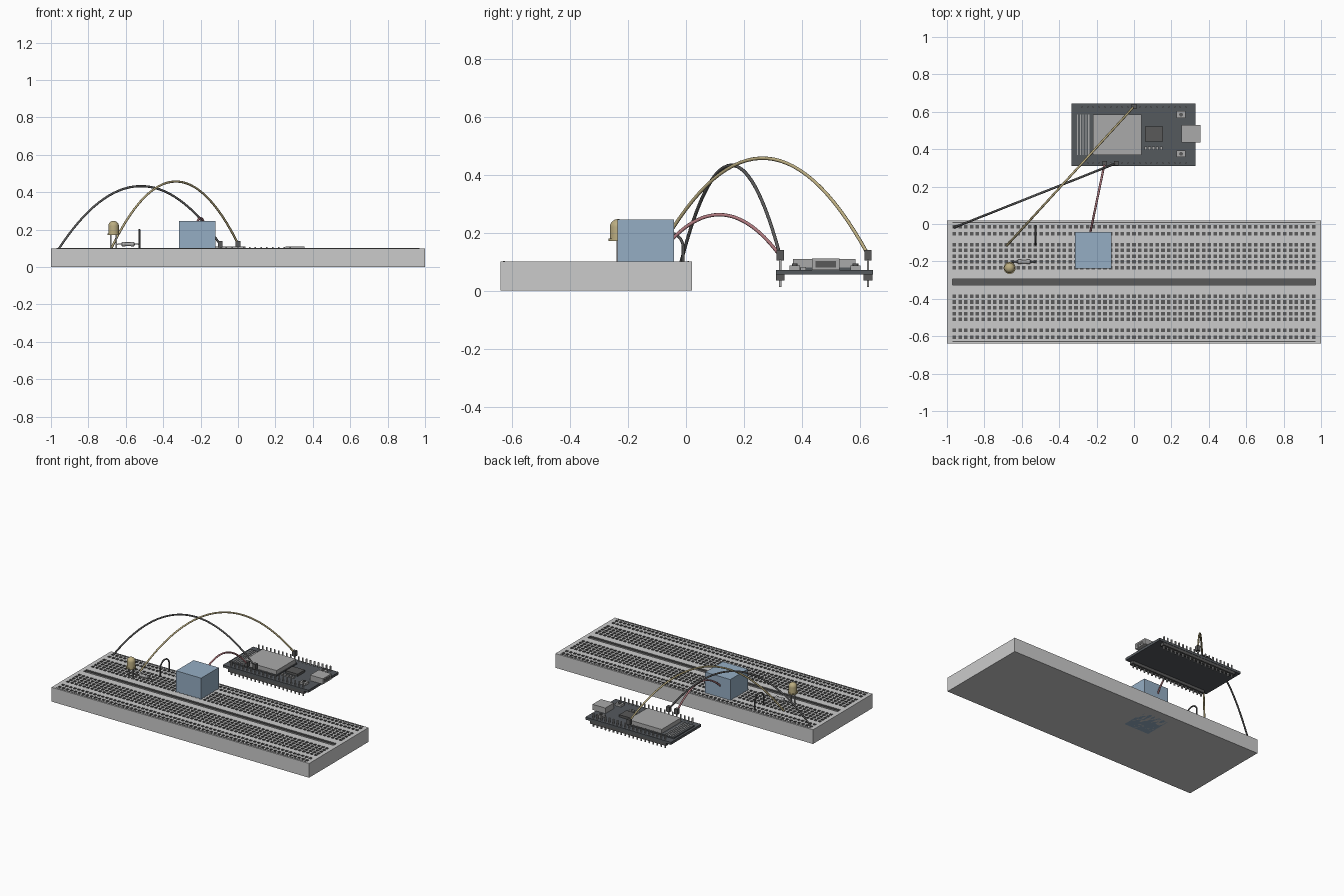
import bpy, bmesh, math
from mathutils import Vector

if "Cube" in bpy.data.objects:
    bpy.data.objects.remove(bpy.data.objects["Cube"])


def mat(name, r, g, b):
    m = bpy.data.materials.new(name)
    m.diffuse_color = (r, g, b, 1)
    m.use_nodes = True
    m.node_tree.nodes["Principled BSDF"].inputs["Base Color"].default_value = m.diffuse_color
    return m


PLASTIC = mat("board_plastic", .55, .55, .53)
DARK = mat("dark_grey", .1, .1, .1)
PCB = mat("pcb", .09, .1, .11)
METAL = mat("metal", .4, .4, .4)
BLUE = mat("blue", .3, .42, .55)
TAN = mat("amber", .5, .42, .22)
PINK = mat("red_wire", .45, .2, .22)


def finish(bm, name, mats, smooth=False):
    me = bpy.data.meshes.new(name)
    bm.to_mesh(me)
    bm.free()
    for m in mats:
        me.materials.append(m)
    ob = bpy.data.objects.new(name, me)
    bpy.context.collection.objects.link(ob)
    if smooth:
        bpy.ops.object.select_all(action='DESELECT')
        ob.select_set(True)
        bpy.context.view_layer.objects.active = ob
        bpy.ops.object.shade_smooth_by_angle()
    return ob


def boxes(name, spans, material):
    """One object from (x0, x1, y0, y1, z0, z1) boxes."""
    bm = bmesh.new()
    for x0, x1, y0, y1, z0, z1 in spans:
        vs = bmesh.ops.create_cube(bm, size=1)["verts"]
        for v in vs:
            v.co = ((x0 + x1) / 2 + v.co.x * (x1 - x0),
                    (y0 + y1) / 2 + v.co.y * (y1 - y0),
                    (z0 + z1) / 2 + v.co.z * (z1 - z0))
    return finish(bm, name, [material])


def tube(name, pts, radius, material):
    cu = bpy.data.curves.new(name, 'CURVE')
    cu.dimensions = '3D'
    cu.bevel_depth = radius
    cu.bevel_resolution = 2
    cu.use_fill_caps = True
    sp = cu.splines.new('POLY')
    sp.points.add(len(pts) - 1)
    for p, c in zip(sp.points, pts):
        p.co = (*c, 1)
    sp.use_smooth = True
    cu.materials.append(material)
    ob = bpy.data.objects.new(name, cu)
    bpy.context.collection.objects.link(ob)
    bpy.ops.object.select_all(action='DESELECT')
    ob.select_set(True)
    bpy.context.view_layer.objects.active = ob
    bpy.ops.object.convert(target='MESH')


def arc(a, b, rise, n=32):
    """Parabolic wire path lifted by rise at its middle."""
    a, b = Vector(a), Vector(b)
    return [a.lerp(b, i / n) + Vector((0, 0, 4 * rise * i / n * (1 - i / n))) for i in range(n + 1)]


def lathe(name, profile, centre, material, axis='Z', seg=24):
    bm = bmesh.new()
    rings = []
    for r, h in profile:
        ring = []
        for k in range(seg):
            t = 2 * math.pi * k / seg
            p = (r * math.cos(t), r * math.sin(t), h)
            ring.append(bm.verts.new(p if axis == 'Z' else (p[2], p[0], p[1])))
        rings.append(ring)
    for lo, hi in zip(rings, rings[1:]):
        for k in range(seg):
            bm.faces.new((lo[k], lo[(k + 1) % seg], hi[(k + 1) % seg], hi[k]))
    bm.faces.new(rings[0][::-1])
    bm.faces.new(rings[-1])
    bmesh.ops.translate(bm, verts=bm.verts[:], vec=centre)
    bmesh.ops.recalc_face_normals(bm, faces=bm.faces[:])
    return finish(bm, name, [material], True)


# Breadboard: a stepped grid with sunken holes and a centre groove
P, H, TOP, MID = .031, .0095, .1, -.31
half = [.076, .107, .138, .169, .2, .258, .295]
rows = sorted([MID - h for h in half] + [MID + h for h in half])
cols = [(k - 31) * P for k in range(63)]
xs = [-1] + [c + s * H for c in cols for s in (-1, 1)] + [1]
ybands = sorted([(r - H, r + H) for r in rows] + [(MID - .017, MID + .017)])
ys = [-.64] + [v for band in ybands for v in band] + [.02]
GROOVE = 15  # index of the groove band in ys
bm = bmesh.new()


def height(i, j):
    if not (0 <= i < len(xs) - 1 and 0 <= j < len(ys) - 1):
        return 0
    if j == GROOVE and 0 < i < len(xs) - 2:
        return TOP - .01
    return TOP - .007 if i % 2 and j % 2 and j != GROOVE else TOP


def quad(*pts):
    return bm.faces.new([bm.verts.new(p) for p in pts])


for i in range(len(xs) - 1):
    for j in range(len(ys) - 1):
        x0, x1, y0, y1, h = xs[i], xs[i + 1], ys[j], ys[j + 1], height(i, j)
        quad((x0, y0, h), (x1, y0, h), (x1, y1, h), (x0, y1, h)).material_index = int(h < TOP)
        quad((x0, y1, 0), (x1, y1, 0), (x1, y0, 0), (x0, y0, 0))
        for di, dj, p, q in ((-1, 0, (x0, y1), (x0, y0)), (1, 0, (x1, y0), (x1, y1)),
                             (0, -1, (x0, y0), (x1, y0)), (0, 1, (x1, y1), (x0, y1))):
            n = height(i + di, j + dj)
            if n < h:
                f = quad((*p, n), (*q, n), (*q, h), (*p, h))
                f.material_index = int(n > 0)
bmesh.ops.remove_doubles(bm, verts=bm.verts[:], dist=1e-5)
finish(bm, "breadboard", [PLASTIC, DARK])
boxes("rail_stripes", [(-.97, .97, y - .003, y + .003, .099, .1015) for y in (.008, -.628)], DARK)

# Blue sensor block, seated through the board
boxes("sensor_block", [(-.315, -.12, -.237, -.042, 0, .245)], BLUE)

# Microcontroller board with its components
boxes("circuit_board", [(-.335, .33, .31, .645, .055, .072)], PCB)
pins = [(k - 9) * P for k in range(19)]
boxes("pin_headers", [(-.295, .295, y - .015, y + .015, .035, .055) for y in (.325, .628)], DARK)
boxes("header_pins", [(x - .004, x + .004, y - .004, y + .004, .013, .107)
                      for x in pins for y in (.325, .628)], METAL)
boxes("radio_base", [(-.32, .045, .362, .592, .072, .08)], PCB)
boxes("radio_shield", [(-.22, .04, .37, .585, .078, .109)], METAL)
boxes("antenna_traces", [(x, x + .006, .37, .585, .079, .082)
                         for x in (-.305, -.29, -.275, -.26, -.245)], METAL)
boxes("chip", [(.06, .155, .44, .52, .072, .088)], DARK)
boxes("usb_socket", [(.255, .355, .435, .53, .072, .111)], METAL)
boxes("usb_opening", [(.354, .356, .447, .518, .08, .103)], DARK)
boxes("capacitors", [(x - .007, x + .007, .396, .414, .072, .082)
                     for x in (.062, .083, .104, .125, .146)], METAL)
boxes("button_bases", [(.228, .275, y - .018, y + .018, .072, .087) for y in (.375, .585)], METAL)
for k, y in enumerate((.375, .585)):
    lathe(f"button_cap_{k + 1}", [(.01, 0), (.01, .008)], (.2515, y, .086), DARK, seg=16)

# Light: flanged dome on two legs
dome = [(.028 * math.cos(a), .047 + .028 * math.sin(a)) for a in [k * math.pi / 17 for k in range(9)]]
lathe("light_bulb", [(.032, 0), (.032, .008), (.028, .008)] + dome, (-.665, -.235, .172), TAN)
for k, x in enumerate((-.68, -.65)):
    boxes(f"light_leg_{k + 1}", [(x - .004, x + .004, -.239, -.231, .09, .174)], METAL)

# Resistor with bent leads
lathe("resistor_body", [(.005, -.036), (.013, -.032), (.013, -.018), (.0105, -.014),
                        (.0105, .014), (.013, .018), (.013, .032), (.005, .036)],
      (-.588, -.202, .122), METAL, 'X', 16)
tube("resistor_leads", [(-.65, -.202, .093), (-.65, -.202, .116), (-.644, -.202, .122),
                        (-.533, -.202, .122), (-.527, -.202, .116), (-.527, -.202, .093)], .003, METAL)

# Wires and their end sockets
arch = [(-.527, -.06 + .05 * math.cos(t), .15 + .05 * math.sin(t))
        for t in [k * math.pi / 16 for k in range(17)]]
tube("short_jumper", [(-.527, -.01, .093)] + arch + [(-.527, -.11, .093)], .005, DARK)
tube("ground_wire", arc((-.96, -.018, .095), (-.095, .325, .12), .325), .006, DARK)
tube("signal_wire", arc((-.68, -.115, .095), (0, .628, .125), .347), .006, TAN)
tube("power_wire", arc((-.247, -.11, .1), (-.157, .325, .12), .152), .006, PINK)
boxes("wire_sockets", [(x - .0125, x + .0125, y - .0125, y + .0125, .104, .14)
                       for x, y in ((-.095, .325), (-.157, .325), (0, .628))], DARK)
